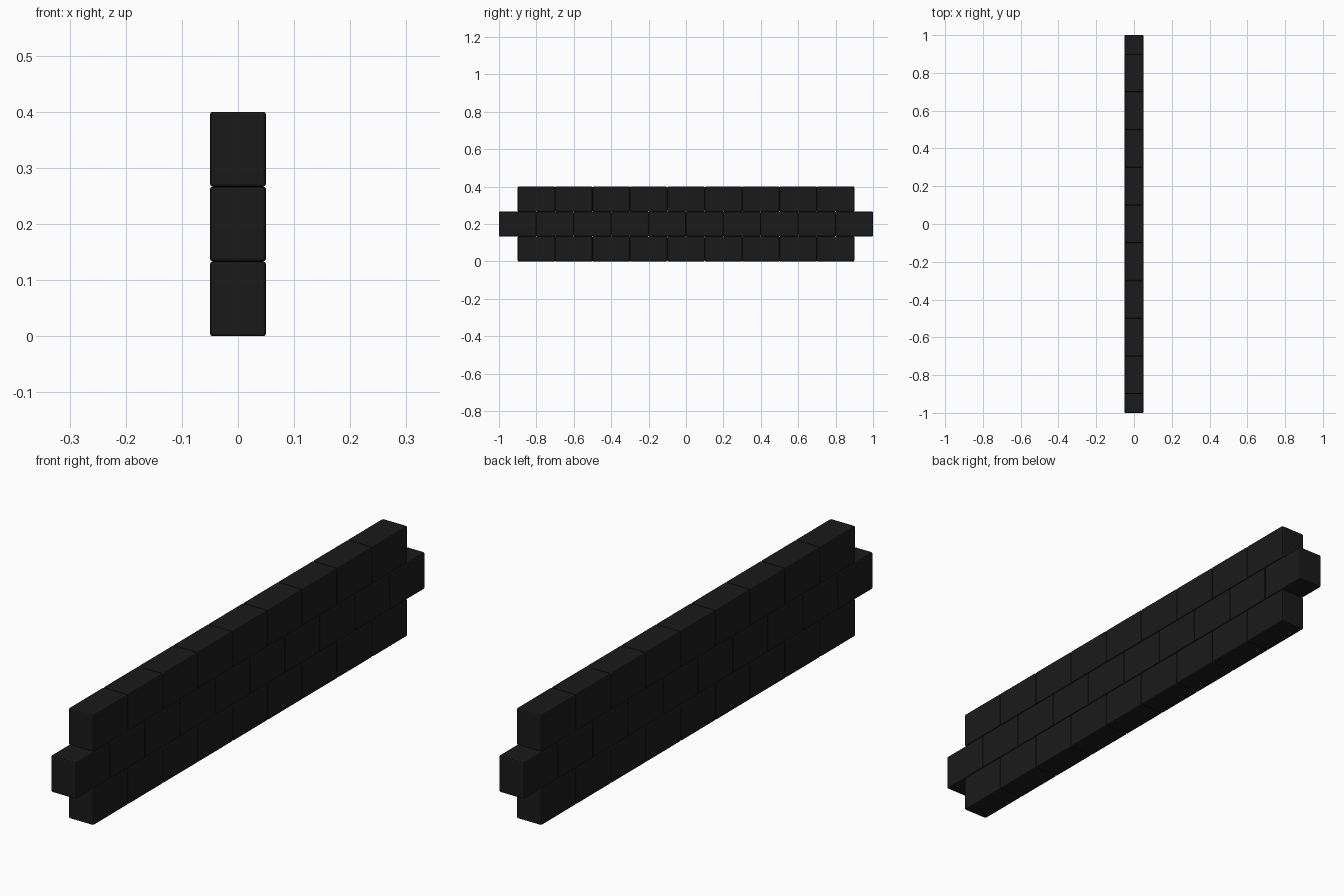
import bpy

if "Cube" in bpy.data.objects:
    bpy.data.objects.remove(bpy.data.objects["Cube"])

BRICK_W, BRICK_L, BRICK_H = 0.1, 0.2, 0.4 / 3
BEVEL = 0.005

mat = bpy.data.materials.new("dark_brick")
mat.diffuse_color = (0.01, 0.01, 0.01, 1)
mat.use_nodes = True
mat.node_tree.nodes["Principled BSDF"].inputs["Base Color"].default_value = mat.diffuse_color


def brick(name, y, z):
    # One block with softly bevelled edges
    bpy.ops.mesh.primitive_cube_add(size=1, location=(0, y, z))
    ob = bpy.context.object
    ob.name = name
    ob.scale = (BRICK_W, BRICK_L, BRICK_H)
    bpy.ops.object.transform_apply(location=False, rotation=False, scale=True)
    bevel = ob.modifiers.new("edge_bevel", 'BEVEL')
    bevel.width = BEVEL
    bevel.segments = 2
    ob.data.materials.append(mat)


# Three courses in running bond: the middle one has an extra brick
for row, count in enumerate((9, 10, 9)):
    for i in range(count):
        y = (i - (count - 1) / 2) * BRICK_L
        brick(f"brick_row{row + 1}_{i + 1}", y, (row + 0.5) * BRICK_H)
